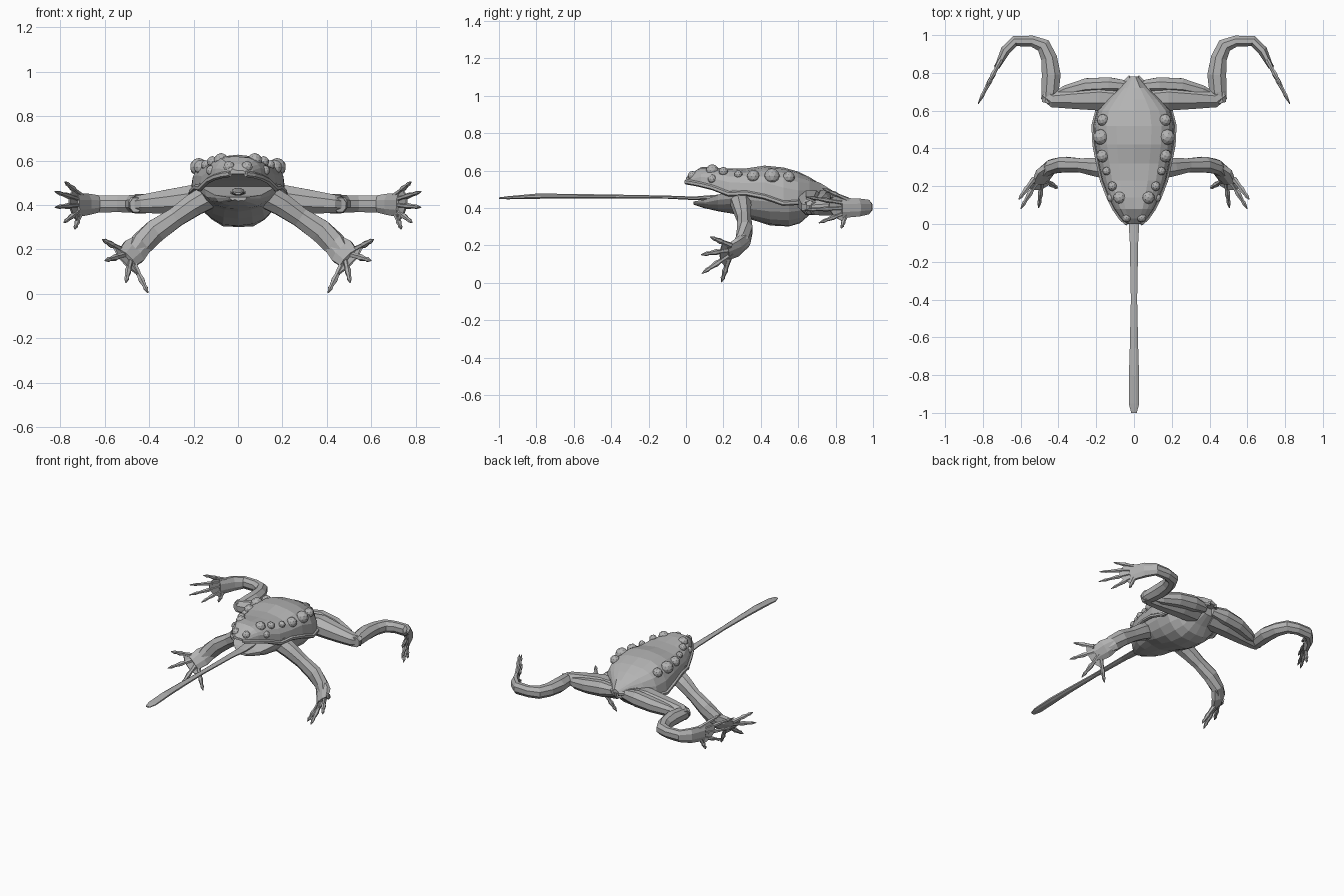
import bpy
import bmesh
import math
import random
from mathutils import Vector

random.seed(4)
if "Cube" in bpy.data.objects:
    bpy.data.objects.remove(bpy.data.objects["Cube"], do_unlink=True)

skin = bpy.data.materials.new("grey_skin")
skin.use_nodes = True
skin.diffuse_color = (0.45, 0.45, 0.45, 1)
skin.node_tree.nodes["Principled BSDF"].inputs["Base Color"].default_value = skin.diffuse_color

UP = Vector((0, 0, 1))


def finish(name, bm, mirrored=False):
    """Turn a bmesh into a flat shaded object, optionally mirrored across x."""
    bmesh.ops.recalc_face_normals(bm, faces=bm.faces)
    mesh = bpy.data.meshes.new(name)
    bm.to_mesh(mesh)
    bm.free()
    mesh.materials.append(skin)
    obj = bpy.data.objects.new(name, mesh)
    bpy.context.collection.objects.link(obj)
    if mirrored:
        mod = obj.modifiers.new("mirror", "MIRROR")
        mod.use_mirror_merge = False
    return obj


def bridge(bm, rings):
    """Skin a list of equal point rings and cap both ends."""
    loops = [[bm.verts.new(p) for p in ring] for ring in rings]
    n = len(loops[0])
    for a, b in zip(loops, loops[1:]):
        for i in range(n):
            j = (i + 1) % n
            bm.faces.new((a[i], a[j], b[j], b[i]))
    bm.faces.new(loops[0])
    bm.faces.new(loops[-1])


def tube(bm, sections, sides=8, hint=UP):
    """Sections are (x, y, z, side radius, upward radius)."""
    pts = [Vector(s[:3]) for s in sections]
    rings = []
    for k, s in enumerate(sections):
        along = (pts[min(k + 1, len(pts) - 1)] - pts[max(k - 1, 0)]).normalized()
        side = along.cross(hint).normalized()
        lift = side.cross(along)
        ring = []
        for i in range(sides):
            a = math.tau * (i + 0.5) / sides
            ring.append(pts[k] + side * s[3] * math.cos(a) + lift * s[4] * math.sin(a))
        rings.append(ring)
    bridge(bm, rings)


def shell(name, sections, power, jitter):
    """Loft of half domes; sections are (y, half width, rim z, apex z)."""
    bm = bmesh.new()
    rings = []
    steps = 10
    for y, w, rim, apex in sections:
        ring = []
        for i in range(steps + 1):
            a = math.pi * i / steps
            c, s = math.cos(a), max(math.sin(a), 0)
            x = w * math.copysign(abs(c) ** power, c)
            z = rim + (apex - rim) * s ** power
            if 0 < i < steps:
                z += random.uniform(-jitter, jitter)
            ring.append((x, y, z))
        rings.append(ring)
    bridge(bm, rings)
    return finish(name, bm)


def digits(bm, root, spread, tips, radius):
    """Fan of knuckled, clawed digits from a palm edge."""
    for i, tip in enumerate(tips):
        f = 1 - 2 * i / (len(tips) - 1)
        a, b = Vector(root) + Vector(spread) * f, Vector(tip)
        sections = []
        for t, r in ((-0.15, 1), (0.3, 0.75), (0.45, 1), (0.7, 0.6), (0.8, 0.75), (1, 0.15)):
            p = a.lerp(b, t)
            sections.append((*p, r * radius, r * radius))
        tube(bm, sections, 6)


def web(bm, root, spread, tips, reach):
    """Thin skin between neighbouring digits."""
    n = len(tips)
    edge = []
    for i, tip in enumerate(tips):
        a = Vector(root) + Vector(spread) * (1 - 2 * i / (n - 1))
        edge.append((a, a.lerp(Vector(tip), reach)))
    for (a, b), (c, d) in zip(edge, edge[1:]):
        normal = (b - a).cross(c - a).normalized() * 0.004
        bridge(bm, [[p + normal for p in (a, b, d, c)], [p - normal for p in (a, b, d, c)]])


# Head and back as one lumpy dome with an overhanging rim
back = [
    (0.0, 0.035, 0.54, 0.56), (0.03, 0.07, 0.535, 0.59), (0.08, 0.105, 0.525, 0.615),
    (0.14, 0.135, 0.51, 0.62), (0.23, 0.17, 0.475, 0.61), (0.32, 0.19, 0.48, 0.61),
    (0.42, 0.21, 0.46, 0.625), (0.52, 0.215, 0.425, 0.62), (0.6, 0.195, 0.43, 0.59),
    (0.66, 0.14, 0.45, 0.56), (0.72, 0.075, 0.46, 0.53), (0.78, 0.02, 0.465, 0.49),
]
shell("head_and_back", back, 0.72, 0.006)

# Rolled lip and flank fold along the rim
bm = bmesh.new()
tube(bm, [(w, y, rim, 0.012, 0.014) for y, w, rim, apex in back], 6)
finish("lip_folds", bm, True)

# Lower jaw, throat and belly
shell("jaw_and_belly", [
    (0.04, 0.04, 0.435, 0.42), (0.1, 0.105, 0.445, 0.4), (0.17, 0.15, 0.47, 0.385),
    (0.25, 0.175, 0.5, 0.37), (0.35, 0.185, 0.5, 0.335), (0.45, 0.195, 0.5, 0.305),
    (0.55, 0.195, 0.5, 0.298), (0.61, 0.17, 0.5, 0.315), (0.66, 0.13, 0.5, 0.36),
    (0.73, 0.07, 0.49, 0.41),
], 0.9, 0.004)

# Long outstretched tongue
bm = bmesh.new()
tube(bm, [
    (0, 0.2, 0.46, 0.04, 0.015), (0, 0.04, 0.452, 0.032, 0.01), (0, -0.1, 0.458, 0.024, 0.009),
    (0, -0.4, 0.462, 0.018, 0.011), (0, -0.65, 0.464, 0.024, 0.013),
    (0, -0.8, 0.463, 0.029, 0.015), (0, -0.95, 0.455, 0.03, 0.009), (0, -1, 0.452, 0.016, 0.005),
])
finish("tongue", bm)

# Eyes, nostrils and skin warts
bumps = {
    "eyes": [(0.075, 0.14, 0.6, 0.034)],
    "nostrils": [(0.04, 0.035, 0.572, 0.026)],
    "warts": [
        (0.115, 0.2, 0.595, 0.025), (0.165, 0.36, 0.57, 0.034), (0.175, 0.46, 0.57, 0.042),
        (0.165, 0.55, 0.565, 0.032), (0.145, 0.28, 0.58, 0.022), (0.12, 0.14, 0.555, 0.024),
    ],
}
for name, spots in bumps.items():
    bm = bmesh.new()
    for x, y, z, r in spots:
        made = bmesh.ops.create_icosphere(bm, subdivisions=2, radius=r)
        bmesh.ops.translate(bm, verts=made["verts"], vec=(x, y, z))
    finish(name, bm, True)

# Front legs
bm = bmesh.new()
tube(bm, [
    (0.12, 0.29, 0.445, 0.06, 0.06), (0.2, 0.3, 0.4, 0.052, 0.055),
    (0.28, 0.31, 0.345, 0.04, 0.048), (0.37, 0.315, 0.285, 0.044, 0.056),
    (0.435, 0.305, 0.225, 0.04, 0.055), (0.475, 0.27, 0.185, 0.025, 0.04),
])
finish("front_legs", bm, True)

# Front hands
bm = bmesh.new()
tilt = Vector((1, 0, 1))
tube(bm, [
    (0.43, 0.31, 0.225, 0.035, 0.05), (0.47, 0.275, 0.19, 0.032, 0.065),
    (0.5, 0.22, 0.16, 0.018, 0.055),
], 8, tilt)
palm, fan = (0.5, 0.225, 0.16), (0.04, 0, 0.045)
fingers = [(0.61, 0.13, 0.245), (0.6, 0.08, 0.15), (0.505, 0.085, 0.05), (0.405, 0.19, 0.004)]
digits(bm, palm, fan, fingers, 0.016)
web(bm, palm, fan, fingers, 0.3)
finish("front_hands", bm, True)

# Hind thighs, each with a separate rear muscle
bm = bmesh.new()
tube(bm, [
    (0.05, 0.66, 0.43, 0.07, 0.06), (0.18, 0.67, 0.43, 0.075, 0.07),
    (0.32, 0.665, 0.415, 0.06, 0.058), (0.43, 0.66, 0.405, 0.046, 0.045),
    (0.475, 0.69, 0.4, 0.035, 0.035),
])
finish("hind_thighs", bm, True)
bm = bmesh.new()
tube(bm, [
    (0.03, 0.73, 0.45, 0.03, 0.035), (0.13, 0.735, 0.445, 0.045, 0.055),
    (0.25, 0.73, 0.43, 0.045, 0.05), (0.36, 0.705, 0.41, 0.032, 0.04),
    (0.43, 0.68, 0.4, 0.015, 0.02),
])
finish("rear_thigh_muscles", bm, True)

# Hind shanks and ankles
bm = bmesh.new()
tube(bm, [
    (0.46, 0.64, 0.4, 0.03, 0.035), (0.445, 0.7, 0.402, 0.05, 0.044),
    (0.438, 0.79, 0.405, 0.054, 0.048), (0.45, 0.88, 0.405, 0.046, 0.044),
    (0.48, 0.945, 0.405, 0.042, 0.042), (0.54, 0.968, 0.405, 0.032, 0.04),
    (0.63, 0.968, 0.405, 0.03, 0.042), (0.68, 0.92, 0.403, 0.028, 0.052),
    (0.725, 0.83, 0.4, 0.015, 0.058),
])
finish("hind_shanks", bm, True)

# Hind feet with webbed toes
bm = bmesh.new()
sole, fan = (0.715, 0.85, 0.4), (0, 0, 0.05)
toes = [(0.78, 0.73, 0.505), (0.825, 0.64, 0.46), (0.825, 0.635, 0.39),
        (0.785, 0.71, 0.32), (0.735, 0.83, 0.29)]
digits(bm, sole, fan, toes, 0.014)
web(bm, sole, fan, toes, 0.4)
finish("hind_feet", bm, True)
